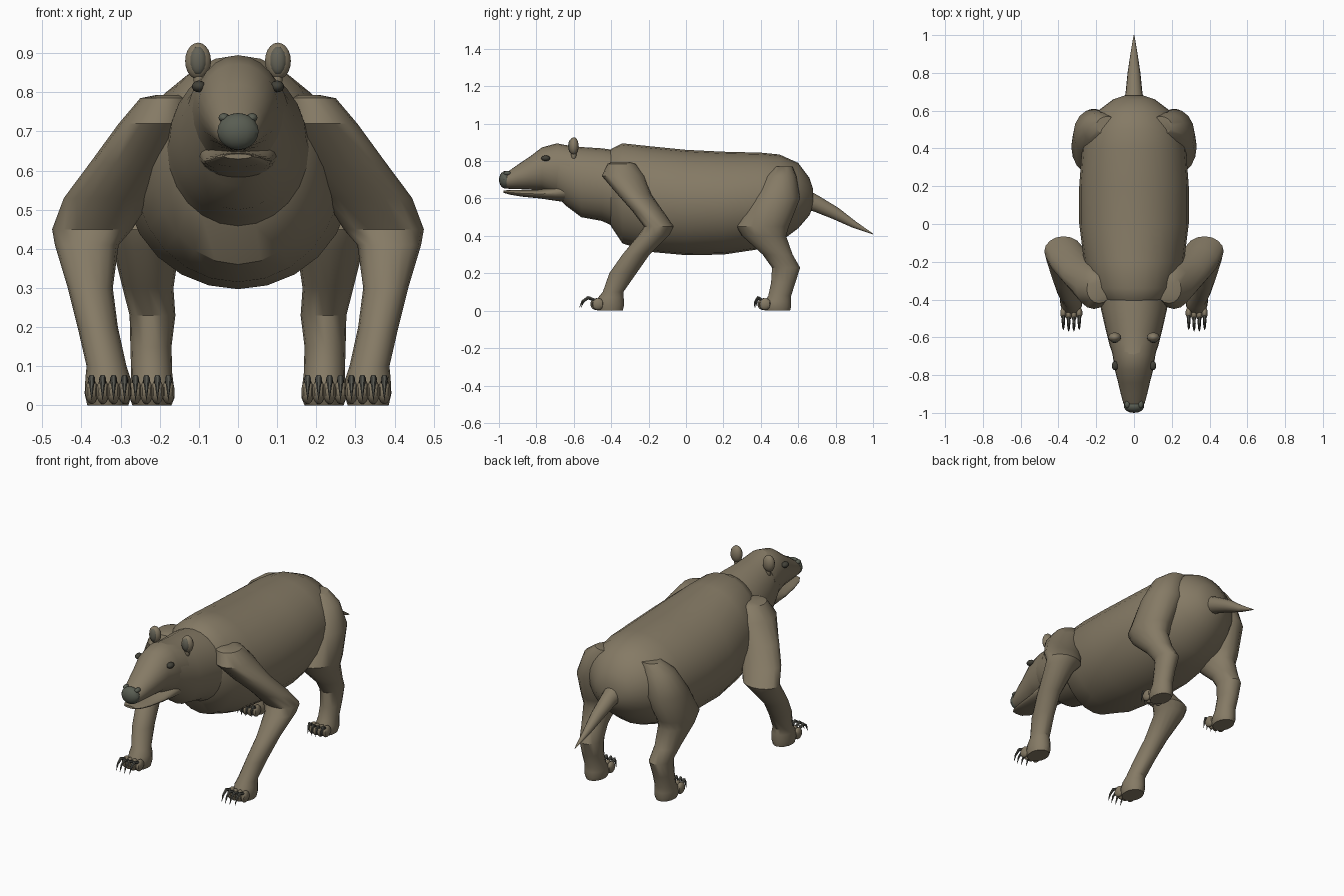
import bpy, bmesh, math
from mathutils import Vector

old = bpy.data.objects.get("Cube")
if old:
    bpy.data.objects.remove(old, do_unlink=True)


def material(name, colour):
    mat = bpy.data.materials.new(name)
    mat.use_nodes = True
    rgba = (*colour, 1)
    mat.diffuse_color = rgba
    mat.node_tree.nodes["Principled BSDF"].inputs["Base Color"].default_value = rgba
    return mat


fur = material("brown fur", (.235, .195, .13))
nose_skin = material("grey nose", (.1, .11, .085))
horn = material("dark claw", (.09, .09, .075))
eye_dark = material("dark eye", (.055, .053, .04))
ear_skin = material("inner ear grey", (.13, .125, .095))


def finish(bm, name, mat):
    bmesh.ops.recalc_face_normals(bm, faces=bm.faces)
    mesh = bpy.data.meshes.new(name)
    bm.to_mesh(mesh)
    bm.free()
    mesh.materials.append(mat)
    obj = bpy.data.objects.new(name, mesh)
    bpy.context.collection.objects.link(obj)
    bpy.ops.object.select_all(action="DESELECT")
    obj.select_set(True)
    bpy.context.view_layer.objects.active = obj
    bpy.ops.object.shade_smooth_by_angle(angle=math.radians(35))
    return obj


def loft(name, rings, mat, sides=18):
    """Skin over rings, each given as a centre and two half-axis vectors."""
    bm = bmesh.new()
    loops = []
    for centre, u, v in rings:
        angles = [math.tau * i / sides for i in range(sides)]
        loops.append([bm.verts.new(centre + u * math.cos(a) + v * math.sin(a))
                      for a in angles])
    for low, high in zip(loops, loops[1:]):
        for i in range(sides):
            j = (i + 1) % sides
            bm.faces.new((low[i], low[j], high[j], high[i]))
    bm.faces.new(loops[0])
    bm.faces.new(loops[-1])
    return finish(bm, name, mat)


def trunk(name, stations, mat=fur, sides=24):
    """Upright oval rings along y: y, bottom, top, half width."""
    rings = [(Vector((0, y, (low + top) / 2)), Vector((wide, 0, 0)),
              Vector((0, 0, (top - low) / 2))) for y, low, top, wide in stations]
    return loft(name, rings, mat, sides)


def limb(name, stations, side):
    """Level oval rings along z: z, front, back, inner, outer."""
    rings = [(Vector((side * (inner + outer) / 2, (front + back) / 2, z)),
              Vector(((outer - inner) / 2, 0, 0)),
              Vector((0, (back - front) / 2, 0)))
             for z, front, back, inner, outer in stations]
    return loft(name, rings, fur, 16)


def spike(name, points, radii, mat, sides=8):
    """Tapering tube through points that lie in a plane of constant x."""
    rings = []
    for i, (point, radius) in enumerate(zip(points, radii)):
        ahead = points[min(i + 1, len(points) - 1)]
        behind = points[max(i - 1, 0)]
        across = Vector((1, 0, 0))
        rings.append((point, across * radius,
                      (ahead - behind).normalized().cross(across) * radius))
    return loft(name, rings, mat, sides)


def ball(name, centre, size, mat, segments=14):
    bm = bmesh.new()
    bmesh.ops.create_uvsphere(bm, u_segments=segments, v_segments=10, radius=1)
    bmesh.ops.scale(bm, vec=size, verts=bm.verts)
    bmesh.ops.translate(bm, vec=centre, verts=bm.verts)
    return finish(bm, name, mat)


# Barrel, neck and head
trunk("body", [
    (-.43, .52, .84, .14), (-.4, .45, .865, .18), (-.34, .36, .895, .22),
    (-.2, .315, .88, .265), (0, .297, .86, .29), (.2, .3, .85, .29),
    (.4, .33, .845, .275), (.5, .365, .835, .25), (.6, .44, .79, .19),
    (.66, .51, .71, .11), (.68, .56, .65, .05)])
trunk("neck", [
    (-.32, .42, .85, .19), (-.45, .48, .868, .175), (-.56, .5, .875, .15),
    (-.64, .56, .885, .13), (-.69, .61, .895, .113)])
trunk("head", [
    (-.62, .6, .88, .13), (-.69, .61, .895, .114), (-.77, .645, .873, .102),
    (-.84, .648, .82, .084), (-.9, .65, .78, .07), (-.95, .652, .745, .056),
    (-.98, .662, .725, .042)])
trunk("lower_jaw", [
    (-.64, .58, .7, .1), (-.7, .588, .67, .092), (-.78, .6, .648, .085),
    (-.88, .61, .645, .07), (-.94, .62, .645, .056), (-.975, .63, .643, .035)])
ball("nose", (0, -.965, .7), (.054, .035, .047), nose_skin)

# Tail
tail_path = [Vector((0, y, z)) for y, z in
             ((.62, .6), (.7, .57), (.8, .52), (.9, .46), (1, .41))]
spike("tail", tail_path, (.058, .044, .034, .019, .002), fur, 14)

front_leg = [
    (.793, -.4, -.3, .15, .21), (.785, -.42, -.27, .12, .25),
    (.72, -.45, -.22, .12, .305), (.62, -.365, -.185, .16, .378),
    (.53, -.285, -.12, .22, .445), (.45, -.225, -.065, .27, .475),
    (.41, -.25, -.085, .305, .468), (.3, -.34, -.195, .32, .435),
    (.2, -.41, -.265, .307, .41), (.1, -.445, -.335, .285, .387),
    (.07, -.47, -.333, .275, .39), (.03, -.485, -.331, .272, .392),
    (0, -.475, -.338, .28, .385)]
hind_leg = [
    (.77, .47, .57, .08, .2), (.72, .42, .59, .08, .27),
    (.6, .35, .61, .1, .32), (.45, .27, .55, .14, .332),
    (.4, .3, .535, .15, .32), (.3, .41, .57, .165, .295),
    (.23, .46, .61, .16, .277), (.15, .455, .585, .17, .275),
    (.08, .44, .562, .168, .273), (.05, .42, .562, .164, .276),
    (.02, .41, .562, .162, .277), (0, .42, .556, .17, .27)]


def paw(kind, side, centre, front, reach):
    """Four toes, each tipped with a hooked claw."""
    for k in range(4):
        offset = k - 1.5
        x = side * (centre + offset * .028)
        y = front + abs(offset) * .008
        ball(kind + "_toe", (x, y, .035), (.017, .032, .032), fur, 10)
        hook = [Vector((x, y - .012, .055)), Vector((x, y - .02 - reach * .4, .07)),
                Vector((x, y - .02 - reach * .8, .05)),
                Vector((x, y - .02 - reach, .018))]
        spike(kind + "_claw", hook, (.008, .009, .006, .001), horn, 6)


# Mirrored parts
for side, label in ((1, "left"), (-1, "right")):
    limb(label + "_front_leg", front_leg, side)
    limb(label + "_hind_leg", hind_leg, side)
    paw(label + "_front", side, .332, -.483, .07)
    paw(label + "_hind", side, .22, .41, .03)
    ball(label + "_ear_base", (side * .1, -.6, .835), (.014, .014, .03), fur)
    ball(label + "_ear", (side * .102, -.6, .88), (.034, .026, .047), fur)
    ball(label + "_inner_ear", (side * .102, -.614, .881), (.022, .016, .036), ear_skin)
    ball(label + "_eye", (side * .1, -.75, .815), (.018, .024, .015), eye_dark)
    ball(label + "_nostril_ridge", (side * .036, -.955, .735), (.014, .02, .012), nose_skin)
